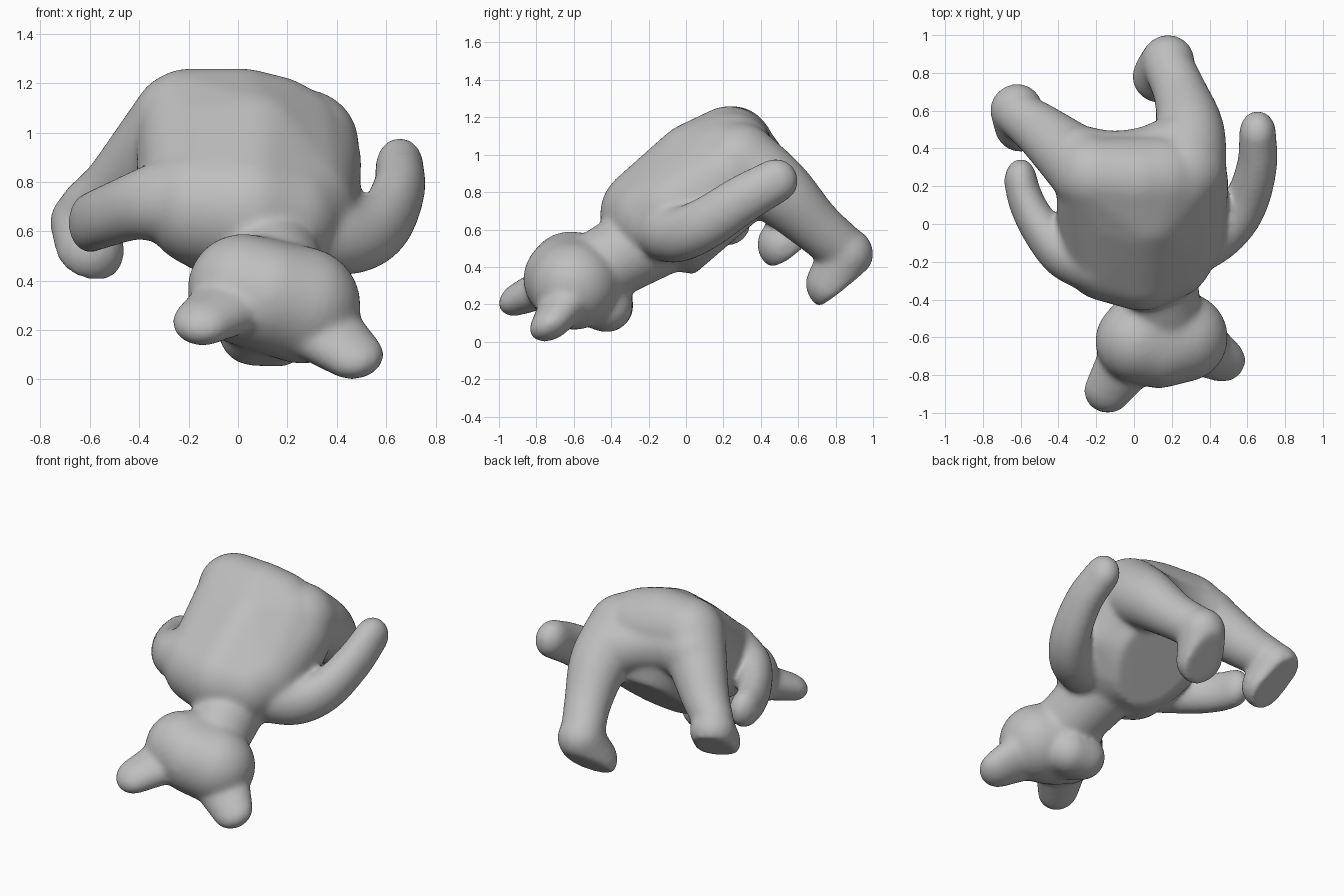
import bpy, bmesh
from mathutils import Vector, Matrix

if "Cube" in bpy.data.objects:
    bpy.data.objects.remove(bpy.data.objects["Cube"])

grey = bpy.data.materials.new("plain_grey")
grey.diffuse_color = (0.52, 0.52, 0.52, 1)
grey.use_nodes = True
grey.node_tree.nodes["Principled BSDF"].inputs["Base Color"].default_value = grey.diffuse_color


def ball(bm, c, r, scale=(1, 1, 1), axis=None):
    """Ellipsoid; if axis is given, its local z points along it."""
    rot = Vector(axis).to_track_quat('Z', 'Y').to_matrix().to_4x4() if axis else Matrix()
    m = Matrix.Translation(c) @ rot @ Matrix.Diagonal((*(r * s for s in scale), 1))
    bmesh.ops.create_icosphere(bm, subdivisions=4, radius=1, matrix=m)


def hull(bm):
    res = bmesh.ops.convex_hull(bm, input=bm.verts[:])
    junk = {v for v in res["geom_interior"] + res["geom_unused"]
            if isinstance(v, bmesh.types.BMVert)}
    bmesh.ops.delete(bm, geom=list(junk), context='VERTS')


def slice_flat(bm, point, normal):
    """Cut off everything beyond a plane and cap the opening."""
    bmesh.ops.bisect_plane(bm, geom=bm.verts[:] + bm.edges[:] + bm.faces[:], dist=1e-5,
                           plane_co=point, plane_no=Vector(normal).normalized(), clear_outer=True)
    bmesh.ops.holes_fill(bm, edges=[e for e in bm.edges if e.is_boundary], sides=0)


def finish(bm, name):
    me = bpy.data.meshes.new(name)
    bmesh.ops.recalc_face_normals(bm, faces=bm.faces[:])
    bm.to_mesh(me)
    bm.free()
    ob = bpy.data.objects.new(name, me)
    bpy.context.collection.objects.link(ob)
    return ob


def hulled(name, balls, cut=None, squash=(1, 1, 1), axis=None):
    """Rounded convex solid around (x, y, z, r) balls, with an optional flat cut."""
    bm = bmesh.new()
    for x, y, z, r in balls:
        ball(bm, (x, y, z), r, squash, axis)
    hull(bm)
    if cut:
        slice_flat(bm, *cut)
    return finish(bm, name)


def limb(name, pts, squash=(1, 1, 1), steps=4):
    """Smooth tube through (x, y, z, r) points."""
    p = [Vector(q) for q in pts]
    p = [2 * p[0] - p[1]] + p + [2 * p[-1] - p[-2]]
    path = []
    for a, b, c, d in zip(p, p[1:], p[2:], p[3:]):
        for i in range(steps):
            t = i / steps
            path.append(0.5 * (2 * b + (c - a) * t + (2 * a - 5 * b + 4 * c - d) * t * t
                               + (3 * b - a - 3 * c + d) * t ** 3))
    path.append(p[-2])
    return [hulled(name, pair, None, squash) for pair in zip(path, path[1:])]


parts = []
# torso with the flat belly patch
parts.append(hulled("torso", [
    (-0.20, 0.25, 1.05, 0.21), (0.02, 0.23, 1.04, 0.22), (0.14, 0.24, 1.00, 0.23),
    (0.21, 0.23, 0.955, 0.235), (0.265, 0.22, 0.88, 0.235),
    (0.06, 0.07, 0.92, 0.26), (-0.12, 0.10, 0.92, 0.245),
    (-0.14, -0.17, 0.695, 0.24), (0.18, -0.16, 0.66, 0.24), (0.04, -0.20, 0.68, 0.26),
    (0.23, -0.06, 0.70, 0.25), (-0.17, 0.0, 0.75, 0.24),
    (0.05, 0.0, 0.605, 0.235), (0.26, 0.10, 0.75, 0.235), (-0.16, 0.10, 0.75, 0.23),
    (0.05, 0.10, 0.62, 0.265), (0.05, 0.21, 0.68, 0.265)],
    ((0, 0.20, 0.495), (0, 0.65, -0.76))))
# seat bridging the two legs
parts += limb("seat", [(-0.30, 0.35, 0.97, 0.175), (-0.12, 0.325, 0.96, 0.17),
                       (0.08, 0.35, 0.93, 0.17), (0.27, 0.41, 0.88, 0.19)])
# neck and head
parts += limb("neck", [(0.10, -0.15, 0.57, 0.22), (0.155, -0.45, 0.405, 0.20)])
parts.append(hulled("head", [(0.02, -0.62, 0.365, 0.225), (0.26, -0.60, 0.30, 0.237),
                             (0.12, -0.50, 0.355, 0.22), (0.13, -0.645, 0.335, 0.225)]))
parts.append(hulled("muzzle", [(0.06, -0.42, 0.195, 0.14), (0.16, -0.425, 0.19, 0.14),
                               (0.14, -0.55, 0.32, 0.22)]))
# ears, flattened front to back
flat, facing = (1, 1, 0.68), (0.05, 0.5, -0.85)
parts.append(hulled("ear_left", [(-0.03, -0.72, 0.305, 0.165), (-0.14, -0.885, 0.235, 0.127)],
                    None, flat, facing))
parts.append(hulled("ear_right", [(0.30, -0.62, 0.23, 0.18), (0.465, -0.72, 0.098, 0.127)],
                    None, flat, facing))
# arms
parts += limb("arm_right", [(0.25, -0.12, 0.62, 0.19), (0.46, -0.04, 0.575, 0.15),
                            (0.585, 0.10, 0.63, 0.14), (0.65, 0.30, 0.76, 0.13),
                            (0.655, 0.48, 0.86, 0.12)], (0.82, 1, 1))
parts += limb("arm_left", [(-0.20, -0.18, 0.73, 0.20), (-0.39, -0.14, 0.71, 0.145),
                           (-0.51, 0.0, 0.67, 0.13), (-0.575, 0.13, 0.645, 0.125),
                           (-0.60, 0.225, 0.635, 0.122)], (0.72, 1, 1))
# legs
parts += limb("leg_right", [(0.265, 0.28, 0.95, 0.225), (0.295, 0.49, 0.81, 0.185),
                            (0.25, 0.68, 0.63, 0.145), (0.185, 0.83, 0.50, 0.135)])
parts += limb("leg_left", [(-0.22, 0.26, 1.04, 0.21), (-0.36, 0.38, 0.90, 0.175),
                           (-0.49, 0.49, 0.77, 0.145), (-0.60, 0.57, 0.69, 0.125)])
# feet with flat soles
parts.append(hulled("foot_right", [(0.18, 0.86, 0.47, 0.142), (0.135, 0.785, 0.31, 0.145)],
                    ((0.15, 0.83, 0.28), (-0.1, 0.62, -0.77))))
parts.append(hulled("foot_left", [(-0.622, 0.605, 0.635, 0.14), (-0.60, 0.52, 0.52, 0.14)],
                    ((-0.62, 0.58, 0.505), (-0.3, 0.58, -0.76))))

# fuse everything into one soft toy body
bpy.ops.object.select_all(action='DESELECT')
for ob in parts:
    ob.select_set(True)
bear = parts[0]
bpy.context.view_layer.objects.active = bear
bpy.ops.object.join()
bear.name = "bear"
fuse = bear.modifiers.new("fuse", 'REMESH')
fuse.mode, fuse.voxel_size = 'VOXEL', 0.014
soften = bear.modifiers.new("soften", 'SMOOTH')
soften.factor, soften.iterations = 0.5, 24
for m in ("fuse", "soften"):
    bpy.ops.object.modifier_apply(modifier=m)
bear.data.materials.clear()
bear.data.materials.append(grey)
bpy.ops.object.shade_smooth_by_angle(angle=0.9)
